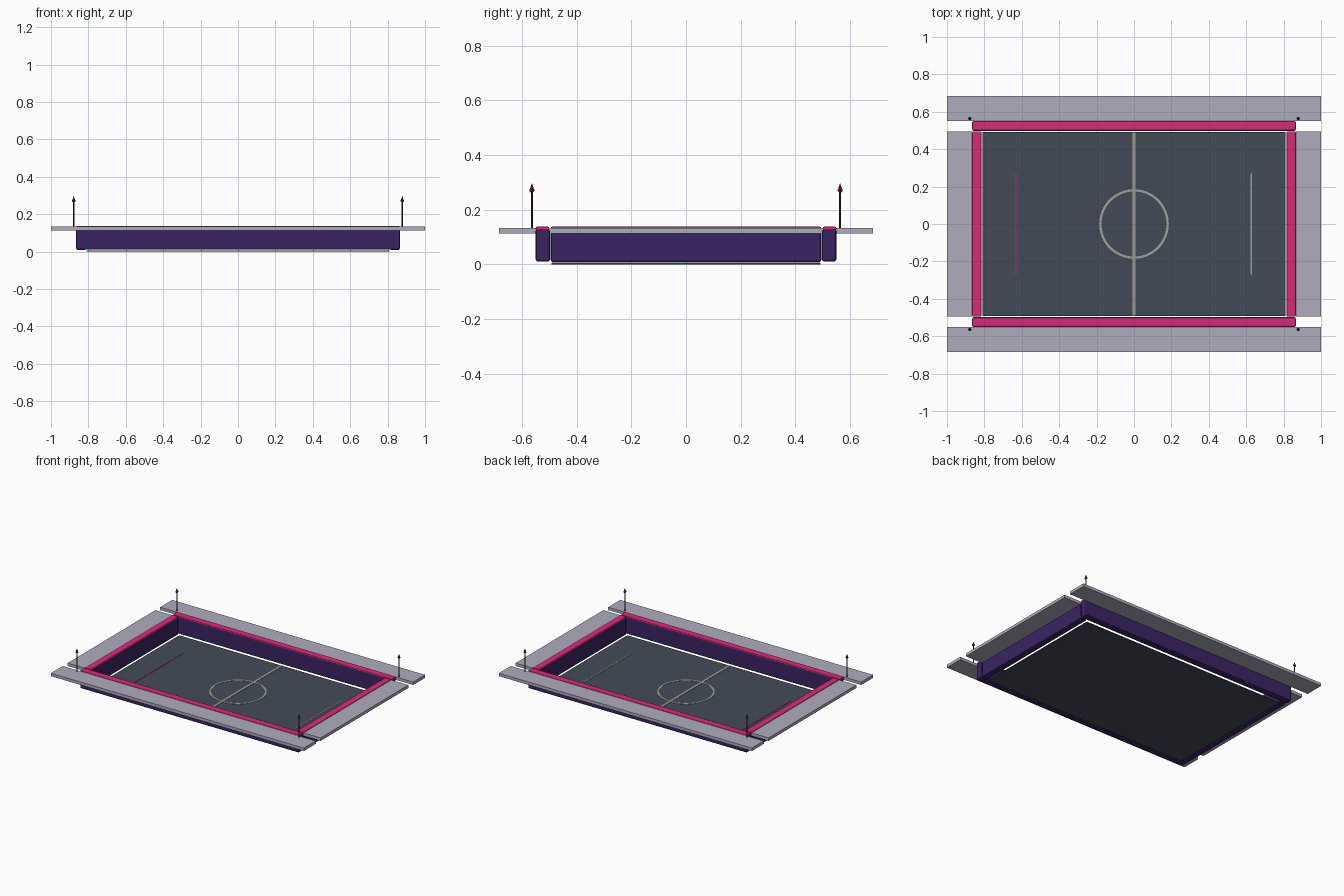
import bpy, bmesh, math

if "Cube" in bpy.data.objects:
    bpy.data.objects.remove(bpy.data.objects["Cube"])


def material(name, rgb):
    m = bpy.data.materials.new(name)
    lin = [((c / 255 + 0.055) / 1.055) ** 2.4 if c > 10 else c / 255 / 12.92 for c in rgb]
    m.diffuse_color = (*lin, 1)
    m.use_nodes = True
    m.node_tree.nodes["Principled BSDF"].inputs["Base Color"].default_value = m.diffuse_color
    return m


SLATE = material("slate floor", (66, 75, 87))
PURPLE = material("deep purple", (58, 36, 98))
PINK = material("hot pink", (214, 44, 122))
MAGENTA = material("magenta line", (172, 30, 140))
LILAC = material("pale lilac grey", (176, 172, 190))
CHALK = material("chalk line", (165, 160, 155))
BROWN = material("dark brown", (58, 36, 30))
MAROON = material("maroon", (140, 30, 65))


def finish(bm, name, mat):
    bmesh.ops.recalc_face_normals(bm, faces=bm.faces)
    me = bpy.data.meshes.new(name)
    bm.to_mesh(me)
    bm.free()
    me.materials.append(mat)
    ob = bpy.data.objects.new(name, me)
    bpy.context.collection.objects.link(ob)
    return ob


def box(name, mat, x, y, z, bevel=0):
    """Box spanning the (low, high) pairs, with optional rounded edges."""
    bm = bmesh.new()
    bmesh.ops.create_cube(bm, size=1)
    for v in bm.verts:
        v.co = [r[0] if c < 0 else r[1] for c, r in zip(v.co, (x, y, z))]
    if bevel:
        bmesh.ops.bevel(bm, geom=bm.edges[:], offset=bevel, segments=2,
                        profile=0.5, affect='EDGES')
    return finish(bm, name, mat)


def lathe(name, mat, cx, cy, profile, sides):
    """Turned shape from (radius, height) points around a vertical axis."""
    bm = bmesh.new()
    rings = [[bm.verts.new((cx + r * math.cos(2 * math.pi * i / sides),
                            cy + r * math.sin(2 * math.pi * i / sides), z))
              for i in range(sides)] for r, z in profile]
    for a, b in zip(rings, rings[1:]):
        for i in range(sides):
            j = (i + 1) % sides
            bm.faces.new((a[i], a[j], b[j], b[i]))
    if profile[0] != profile[-1]:
        bm.faces.new(rings[0])
        bm.faces.new(rings[-1])
    else:
        bmesh.ops.remove_doubles(bm, verts=bm.verts, dist=1e-6)
    return finish(bm, name, mat)


def span(s, a, b):
    return (a, b) if s > 0 else (-b, -a)


# Playing floor, floating just below and inside the walls
FLOOR = 0.005
box("floor", SLATE, (-0.81, 0.81), (-0.492, 0.492), (0, FLOOR))

# Floor markings
mark = (FLOOR, FLOOR + 0.002)
box("centre_line", CHALK, (-0.008, 0.008), (-0.49, 0.49), mark)
box("left_goal_line", MAGENTA, (-0.636, -0.629), (-0.27, 0.27), mark)
box("right_goal_line", CHALK, (0.624, 0.631), (-0.27, 0.27), mark)
lathe("centre_circle", CHALK, 0, 0,
      [(0.174, mark[0]), (0.186, mark[0]), (0.186, mark[1]), (0.174, mark[1]), (0.174, mark[0])], 64)

for s, side, end in ((-1, "front", "left"), (1, "back", "right")):
    # Walls with rounded edges and a glowing cap rail on top
    box(side + "_wall", PURPLE, (-0.865, 0.865), span(s, 0.498, 0.55), (0.01, 0.13), 0.008)
    box(end + "_wall", PURPLE, span(s, 0.815, 0.865), (-0.495, 0.495), (0.008, 0.13), 0.008)
    box(side + "_cap", PINK, (-0.865, 0.865), span(s, 0.50, 0.55), (0.123, 0.138), 0.006)
    box(end + "_cap", PINK, span(s, 0.815, 0.865), (-0.495, 0.495), (0.123, 0.138), 0.006)
    # Flat outer aprons
    box(side + "_apron", LILAC, (-1, 1), span(s, 0.55, 0.685), (0.112, 0.133))
    box(end + "_apron", LILAC, span(s, 0.865, 1), (-0.495, 0.495), (0.112, 0.133))
    # Corner posts with a bead and a pointed tip
    for t, where in ((-1, "left"), (1, "right")):
        x, y = 0.878 * t, 0.564 * s
        tag = side + "_" + where
        lathe(tag + "_post", BROWN, x, y, [(0.004, 0.125), (0.004, 0.266)], 8)
        lathe(tag + "_bead", MAROON, x, y,
              [(0.003, 0.262), (0.009, 0.268), (0.009, 0.274), (0.003, 0.28)], 8)
        lathe(tag + "_tip", BROWN, x, y, [(0.007, 0.277), (0.0005, 0.296)], 8)
